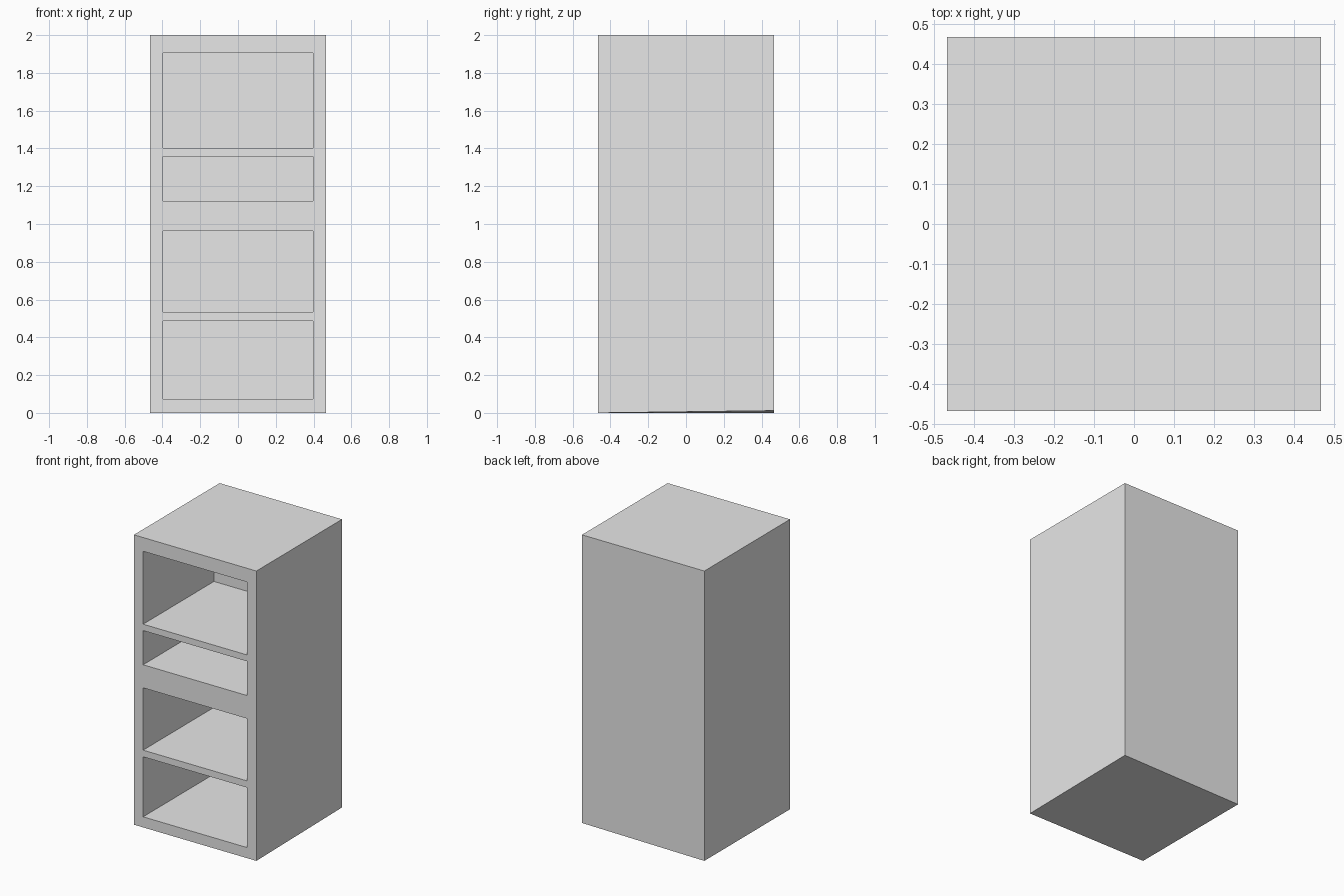
import bpy, bmesh
from mathutils import Vector

if "Cube" in bpy.data.objects:
    bpy.data.objects.remove(bpy.data.objects["Cube"])

W = 0.467        # half width and half depth of the body
OPEN = 0.397     # half width of the openings
BACK = 0.305     # y of the inner back wall
SHELVES = [(0.073, 0.487), (0.533, 0.963), (1.122, 1.358), (1.402, 1.905)]

grey = bpy.data.materials.new("light_grey")
grey.diffuse_color = (0.8, 0.8, 0.8, 1.0)
grey.use_nodes = True
grey.node_tree.nodes["Principled BSDF"].inputs["Base Color"].default_value = grey.diffuse_color


def box(name, lo, hi):
    """Axis-aligned box between two corners."""
    lo, hi = Vector(lo), Vector(hi)
    bm = bmesh.new()
    bmesh.ops.create_cube(bm, size=1.0)
    for v in bm.verts:
        v.co = Vector([lo[i] + (v.co[i] + 0.5) * (hi[i] - lo[i]) for i in range(3)])
    mesh = bpy.data.meshes.new(name)
    bm.to_mesh(mesh)
    bm.free()
    mesh.materials.append(grey)
    obj = bpy.data.objects.new(name, mesh)
    bpy.context.collection.objects.link(obj)
    return obj


# Cabinet body, with the back right foot corner slightly raised
cabinet = box("cabinet_body", (-W, -W, 0), (W, W, 2))
for v in cabinet.data.vertices:
    if v.co.x > 0 and v.co.y > 0 and v.co.z < 1:
        v.co.z = 0.012

# Four shelf openings cut in from the front
cutters = []
for i, (z0, z1) in enumerate(SHELVES):
    cutter = box(f"opening_cutter_{i + 1}", (-OPEN, -W - 0.1, z0), (OPEN, BACK, z1))
    cutter.hide_render = True
    mod = cabinet.modifiers.new(f"opening_{i + 1}", 'BOOLEAN')
    mod.operation = 'DIFFERENCE'
    mod.solver = 'EXACT'
    mod.object = cutter
    cutters.append(cutter)

# Apply the cuts and remove the cutters
bpy.context.view_layer.update()
deps = bpy.context.evaluated_depsgraph_get()
cut_mesh = bpy.data.meshes.new_from_object(cabinet.evaluated_get(deps))
cabinet.modifiers.clear()
cabinet.data = cut_mesh
for cutter in cutters:
    bpy.data.objects.remove(cutter, do_unlink=True)
